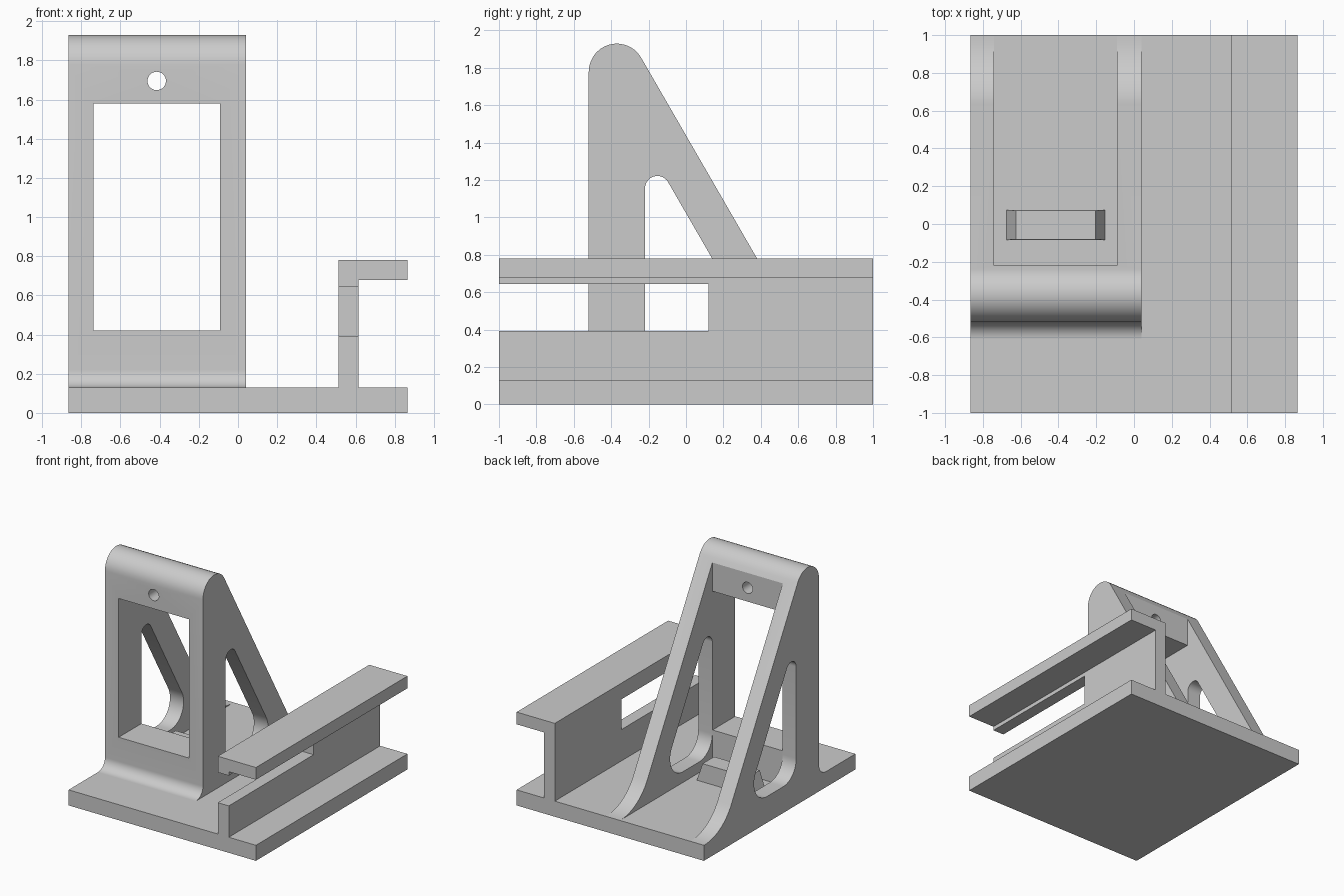
import bpy
import bmesh
import math
from mathutils import Vector

cube = bpy.data.objects.get("Cube")
if cube:
    bpy.data.objects.remove(cube, do_unlink=True)

grey = bpy.data.materials.new("plain grey")
grey.use_nodes = True
colour = (0.6, 0.6, 0.6, 1)
grey.diffuse_color = colour
grey.node_tree.nodes["Principled BSDF"].inputs["Base Color"].default_value = colour


def rounded(corners, steps=14):
    """Arcs for (u, v, radius) corners; zero radius only guides its neighbours."""
    points = []
    for i, (u, v, r) in enumerate(corners):
        if r == 0:
            continue
        p = Vector((u, v))
        a = (Vector(corners[i - 1][:2]) - p).normalized()
        b = (Vector(corners[(i + 1) % len(corners)][:2]) - p).normalized()
        half = math.acos(a.dot(b)) / 2
        centre = p + (a + b).normalized() * (r / math.sin(half))
        start = p + a * (r / math.tan(half)) - centre
        end = p + b * (r / math.tan(half)) - centre
        first = math.atan2(start.y, start.x)
        sweep = math.atan2(start.x * end.y - start.y * end.x, start.dot(end))
        for k in range(steps + 1):
            t = first + sweep * k / steps
            points.append(centre + r * Vector((math.cos(t), math.sin(t))))
    return points


def extrude(name, outline, axis, low, high):
    """Prism from an outline: axis x takes (y, z) points, axis y takes (x, z)."""
    def place(p, d):
        return (d, p[0], p[1]) if axis == "x" else (p[0], d, p[1])
    bm = bmesh.new()
    near = [bm.verts.new(place(p, low)) for p in outline]
    far = [bm.verts.new(place(p, high)) for p in outline]
    bm.faces.new(near)
    bm.faces.new(far[::-1])
    for i in range(len(near)):
        bm.faces.new((near[i], near[i - 1], far[i - 1], far[i]))
    bmesh.ops.recalc_face_normals(bm, faces=bm.faces)
    mesh = bpy.data.meshes.new(name)
    bm.to_mesh(mesh)
    bm.free()
    mesh.materials.append(grey)
    obj = bpy.data.objects.new(name, mesh)
    bpy.context.collection.objects.link(obj)
    return obj


def box(name, x, y, z):
    outline = [(x[0], z[0]), (x[1], z[0]), (x[1], z[1]), (x[0], z[1])]
    return extrude(name, outline, "y", *y)


def activate(obj):
    bpy.ops.object.select_all(action="DESELECT")
    obj.select_set(True)
    bpy.context.view_layer.objects.active = obj


def cut(obj, cutter):
    activate(obj)
    mod = obj.modifiers.new("cut", "BOOLEAN")
    mod.operation, mod.solver, mod.object = "DIFFERENCE", "EXACT", cutter
    bpy.ops.object.modifier_apply(modifier=mod.name)
    bpy.data.objects.remove(cutter, do_unlink=True)


FLOOR = 0.13
SLOPE = math.tan(math.radians(60))
LEFT, RIGHT = -0.866, 0.04


def slant_y(y, z):
    """Position at height z on a sloping line that passes y at height 0.78."""
    return y - (z - 0.78) / SLOPE


def slant_z(y, front):
    """Height where that sloping line meets the vertical at front."""
    return 0.78 + (y - front) * SLOPE


# Base plate
box("base_plate", (LEFT, 0.866), (-1, 1), (0, FLOOR))

# Bracket: upright front, rounded top, sloping back, filleted foot
bracket = extrude("bracket", rounded([
    (-1, FLOOR, 0), (-0.52, FLOOR, 0.09), (-0.52, slant_z(0.38, -0.52), 0.15),
    (slant_y(0.38, FLOOR), FLOOR, 0.41), (1, FLOOR, 0)]), "x", LEFT, RIGHT)

# Space between the ribs, front window, round hole and rib openings
cut(bracket, box("rib_gap", (-0.74, -0.09), (-0.22, 1.2), (0.05, 2.2)))
cut(bracket, box("window", (-0.739, -0.091), (-0.8, -0.1), (0.42, 1.58)))
circle = [(-0.415 + 0.047 * math.cos(a), 1.695 + 0.047 * math.sin(a))
          for a in (math.tau * k / 32 for k in range(32))]
cut(bracket, extrude("round_hole", circle, "y", -0.8, 0.1))
cut(bracket, extrude("rib_opening", rounded([
    (-0.219, 0.22, 0.17), (-0.219, slant_z(0.14, -0.219), 0.066),
    (slant_y(0.14, 0.22), 0.22, 0.17)]), "x", -1, 0.2))
activate(bracket)
bpy.ops.object.shade_smooth_by_angle(angle=math.radians(25))

# Raised block on the floor between the ribs, tapered to its top
block = box("floor_block", (-0.675, -0.153), (-0.085, 0.075), (FLOOR, 0.28))
for v in block.data.vertices:
    if v.co.z > 0.2:
        v.co.x += 0.05 if v.co.x < -0.4 else -0.05
        v.co.y *= 0.95

# Side rail: web with a flange on top and a slot open at the front
rail = extrude("side_rail", [
    (0.513, FLOOR), (0.615, FLOOR), (0.615, 0.678), (0.866, 0.678),
    (0.866, 0.78), (0.513, 0.78)], "y", -1, 1)
cut(rail, box("rail_slot", (0.4, 0.7), (-1.2, 0.12), (0.392, 0.645)))
